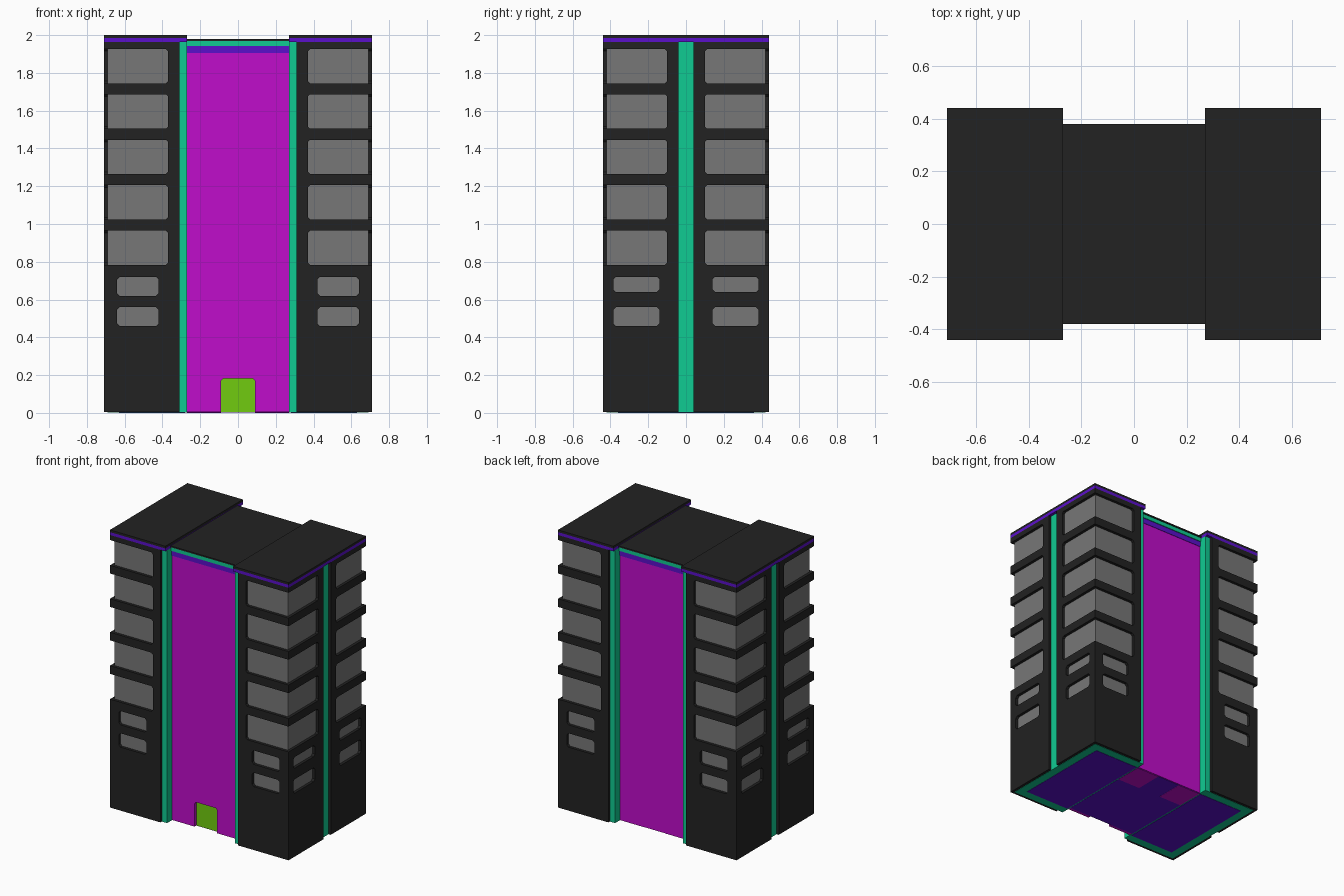
import bpy, bmesh

if "Cube" in bpy.data.objects:
    bpy.data.objects.remove(bpy.data.objects["Cube"])


def mat(name, r, g, b):
    m = bpy.data.materials.new(name)
    m.diffuse_color = (r, g, b, 1)
    m.use_nodes = True
    m.node_tree.nodes["Principled BSDF"].inputs["Base Color"].default_value = m.diffuse_color
    return m


BLACK = mat("charcoal", 0.016, 0.016, 0.016)
GREY = mat("window grey", 0.185, 0.185, 0.185)
TEAL = mat("teal", 0.005, 0.6, 0.29)
PURPLE = mat("purple", 0.105, 0.005, 0.6)
MAGENTA = mat("magenta", 0.53, 0.004, 0.6)
GREEN = mat("green", 0.165, 0.6, 0.005)


def make_object(name, bm, mats):
    bmesh.ops.recalc_face_normals(bm, faces=bm.faces)
    me = bpy.data.meshes.new(name)
    bm.to_mesh(me)
    bm.free()
    ob = bpy.data.objects.new(name, me)
    bpy.context.collection.objects.link(ob)
    for m in mats:
        me.materials.append(m)
    return ob


def add_prism(bm, axis, u0, u1, z0, z1, w0, w1, c=0.0):
    """Rectangle in (u, z) with chamfered corners, extruded along axis."""
    if c:
        pts = [(u0 + c, z0), (u1 - c, z0), (u1, z0 + c), (u1, z1 - c),
               (u1 - c, z1), (u0 + c, z1), (u0, z1 - c), (u0, z0 + c)]
    else:
        pts = [(u0, z0), (u1, z0), (u1, z1), (u0, z1)]
    rings = []
    for w in (w0, w1):
        rings.append([bm.verts.new((u, w, z) if axis == 'y' else (w, u, z)) for u, z in pts])
    a, b = rings
    n = len(pts)
    bm.faces.new(a)
    bm.faces.new(b[::-1])
    for i in range(n):
        j = (i + 1) % n
        bm.faces.new((a[i], b[i], b[j], a[j]))


def box(name, x0, x1, y0, y1, z0, z1, mats, mirror=False):
    bm = bmesh.new()
    add_prism(bm, 'y', x0, x1, z0, z1, y0, y1)
    ob = make_object(name, bm, mats)
    if mirror:
        mirror_x(ob)
    return ob


def mirror_x(ob):
    m = ob.modifiers.new("mirror", 'MIRROR')
    m.use_mirror_merge = False


def cut(ob, bm):
    """Carve the bmesh out of the object."""
    cutter = make_object("cutter", bm, [])
    cutter.hide_render = True
    m = ob.modifiers.new("cut", 'BOOLEAN')
    m.operation = 'DIFFERENCE'
    m.solver = 'EXACT'
    m.object = cutter
    bpy.context.view_layer.objects.active = ob
    bpy.ops.object.modifier_apply(modifier=m.name)
    bpy.data.objects.remove(cutter)


# Tower wing walls with recessed windows and teal grooves
XO, YO = 0.71, 0.44          # outer wall
XR, YR = 0.69, 0.42          # recessed surface
wing = box("tower_wing", 0.27, XO, -YO, YO, 0.004, 1.963, [BLACK, GREY, TEAL])
large = [(0.783 + 0.2405 * i, 0.965 + 0.2405 * i) for i in range(5)]

ends = bmesh.new()           # front and back cuts
for s in (-1, 1):
    for z0, z1 in large:
        add_prism(ends, 'y', 0.37, 0.85, z0, z1, s * YR, s * 0.6, 0.012)
    for z0, z1 in ((0.46, 0.56), (0.62, 0.72)):
        add_prism(ends, 'y', 0.42, 0.64, z0, z1, s * YR, s * 0.6, 0.014)
    add_prism(ends, 'y', 0.2, 0.31, -0.1, 2.1, s * YR, s * 0.6)
cut(wing, ends)

sides = bmesh.new()          # outer side cuts
for s in (-1, 1):
    for z0, z1 in large:
        add_prism(sides, 'x', *sorted((s * 0.10, s * 0.6)), z0, z1, XR, 0.9, 0.012)
    for z0, z1 in ((0.46, 0.56), (0.64, 0.72)):
        add_prism(sides, 'x', *sorted((s * 0.14, s * 0.385)), z0, z1, XR, 0.9, 0.014)
add_prism(sides, 'x', -0.04, 0.04, -0.1, 2.1, XR, 0.9)
cut(wing, sides)

for p in wing.data.polygons:
    c, n = p.center, p.normal
    if n.x > 0.9 and abs(c.x - XR) < 0.002:
        p.material_index = 2 if abs(c.y) < 0.06 else 1
    elif abs(n.y) > 0.9 and abs(abs(c.y) - YR) < 0.002:
        p.material_index = 2 if c.x < 0.33 else 1
    elif n.x < -0.9 and c.x < 0.28:
        p.material_index = 2
mirror_x(wing)

# Wing roof: purple band under a thin black slab
box("wing_roof_band", 0.27, XO, -YO, YO, 1.963, 1.984, [PURPLE], True)
box("wing_roof_slab", 0.27, XO, -YO, YO, 1.984, 2.0, [BLACK], True)

# Central block with recessed door on the front
centre = box("centre_block", -0.27, 0.27, -0.365, 0.365, 0.004, 1.905, [MAGENTA, GREEN])
door = bmesh.new()
add_prism(door, 'y', -0.09, 0.09, -0.1, 0.182, -0.6, -0.343, 0.012)
cut(centre, door)
for p in centre.data.polygons:
    if p.normal.y < -0.9 and abs(p.center.y + 0.343) < 0.002:
        p.material_index = 1

# Central roof bands
box("centre_purple_band", -0.27, 0.27, -0.368, 0.368, 1.905, 1.942, [PURPLE])
box("centre_teal_band", -0.27, 0.27, -0.374, 0.374, 1.942, 1.970, [TEAL])
box("centre_roof_slab", -0.27, 0.27, -0.38, 0.38, 1.970, 1.98, [BLACK])

# Coloured underside plates
box("wing_base_border", 0.27, XR, -YR, YR, 0.002, 0.006, [TEAL], True)
box("wing_base", 0.28, 0.63, -0.36, 0.36, 0.0, 0.006, [PURPLE], True)
box("centre_base", -0.27, 0.27, -0.34, 0.36, 0.001, 0.006, [PURPLE])
box("centre_base_patch", 0.09, 0.27, 0.16, 0.36, 0.0, 0.005, [MAGENTA], True)
